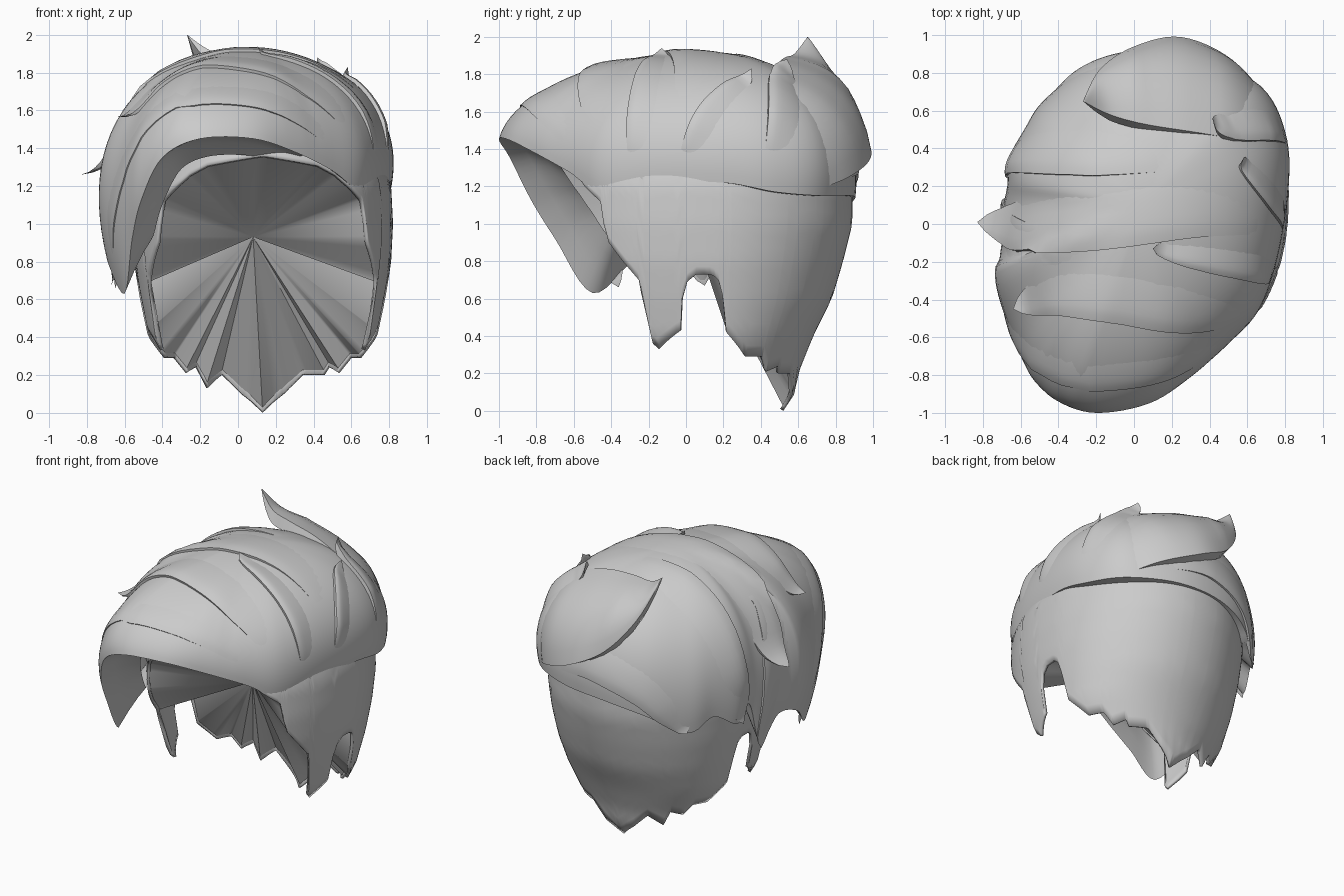
import bpy, bmesh, math
from mathutils import Vector
from mathutils.bvhtree import BVHTree

if "Cube" in bpy.data.objects:
    bpy.data.objects.remove(bpy.data.objects["Cube"])

hair = bpy.data.materials.new("hair grey")
hair.diffuse_color = (0.6, 0.6, 0.6, 1)
hair.use_nodes = True
hair.node_tree.nodes["Principled BSDF"].inputs["Base Color"].default_value = hair.diffuse_color


def table(points, x):
    """Linear lookup in (x, value) pairs."""
    for (x0, v0), (x1, v1) in zip(points, points[1:]):
        if x <= x1:
            return v0 + (v1 - v0) * max(0, (x - x0) / (x1 - x0))
    return points[-1][1]


def spline(pts, steps, closed=False):
    """Catmull-Rom samples through the points."""
    pts = [Vector(p) for p in pts]
    n = len(pts)
    out = []
    for i in range(n if closed else n - 1):
        if closed:
            a, b, c, d = (pts[(i + k) % n] for k in (-1, 0, 1, 2))
        else:
            a, b, c, d = (pts[min(max(i + k, 0), n - 1)] for k in (-1, 0, 1, 2))
        for s in range(steps):
            t = s / steps
            out.append(0.5 * (2 * b + (c - a) * t + (2 * a - 5 * b + 4 * c - d) * t * t
                              + (3 * b - a - 3 * c + d) * t ** 3))
    if not closed:
        out.append(pts[-1])
    return out


def grid_faces(rows, cols):
    return [(r * cols + c, r * cols + (c + 1) % cols,
             (r + 1) * cols + (c + 1) % cols, (r + 1) * cols + c)
            for r in range(rows - 1) for c in range(cols)]


def make(name, rings, angle=40, face_front=False):
    """Skin a list of closed rings into a smooth object."""
    cols = len(rings[0])
    me = bpy.data.meshes.new(name)
    me.from_pydata([p for ring in rings for p in ring], [], grid_faces(len(rings), cols))
    bm = bmesh.new()
    bm.from_mesh(me)
    bmesh.ops.remove_doubles(bm, verts=bm.verts, dist=0.0005)
    bmesh.ops.recalc_face_normals(bm, faces=bm.faces)
    if face_front and sum(f.normal.y * f.calc_area() for f in bm.faces) > 0:
        bmesh.ops.reverse_faces(bm, faces=bm.faces)
    bm.to_mesh(me)
    bm.free()
    me.materials.append(hair)
    me.shade_smooth()
    me.set_sharp_from_angle(angle=math.radians(angle))
    ob = bpy.data.objects.new(name, me)
    bpy.context.collection.objects.link(ob)
    return ob


# Cap: back and sides, with ragged nape, ear notches, sideburns and hairline
half_width = [(0, .43), (.2, .51), (.4, .61), (.6, .65), (.8, .68), (1, .69), (1.2, .68),
              (1.4, .62), (1.6, .5), (1.72, .3), (1.8, 0)]
back_depth = [(0, .37), (.09, .43), (.2, .45), (.4, .53), (.6, .63), (.8, .69), (1, .74),
              (1.2, .74), (1.4, .68), (1.6, .5), (1.72, .3), (1.8, 0)]


def cap_point(u, z):
    a, b = table(half_width, z), table(back_depth, z)
    s, c = math.sin(math.radians(u)), math.cos(math.radians(u))
    if c < 0:  # squarer towards the face
        s = math.copysign(abs(s) ** 0.91, s)
        c = -abs(c) ** 0.91
        b = a * 0.9 / 0.69
    return Vector((0.13 + a * s, 0.15 + b * c, z))


# lower edge height by angle away from the back
edge = [(0, 0), (8, .06), (14, .1), (25, .2), (38, .13), (42, .24), (52, .21), (58, .29),
        (70, .29), (83, .42), (86, .62), (88, .7), (91, .73), (95, .73), (98, .69),
        (100, .6), (101, .43), (111, .33), (113, .36), (115.5, .7), (127, .9), (129, 1.0),
        (131, 1.12), (146, 1.26), (155, 1.31), (180, 1.36)]


def low_edge(u):
    low = table(edge, abs(u))
    return max(low, .2) if 26 < u < 50 else low  # the right nape is smoother


angles = sorted({float(u) for u, _ in edge} | {2.5 * i for i in range(73)})
angles = angles + [-u for u in reversed(angles) if 0 < u < 180]
cap_rows = 26
cap = make("hair_cap", [[cap_point(u, low_edge(u) + (1.8 - low_edge(u)) * r / cap_rows)
                         for u in angles] for r in range(cap_rows + 1)])
shell = cap.modifiers.new("thickness", 'SOLIDIFY')
shell.thickness = 0.02
shell.offset = -1

# Inner closing: shallow fan from the opening to one point
hub = Vector((.08, .05, .93))
fan_rim = []
for u in angles:
    z = max(low_edge(u), .68) if 83 < abs(u) < 115.5 else low_edge(u)
    fan_rim.append(hub + (cap_point(u, z + .01) - hub) * 0.98)
make("inner_lining", [fan_rim, [hub] * len(fan_rim)], 60, True)

# Crown: swept top with overhanging fringe; dome from rim to apex plus a tucked-in lining
rim = spline([(.81, .2, 1.22), (.79, .48, 1.17), (.66, .72, 1.15), (.35, .88, 1.15),
              (.02, .9, 1.13),
              (-.25, .82, 1.06), (-.47, .64, .93), (-.57, .5, 1.02), (-.65, .34, .93),
              (-.66, .22, 1.03), (-.66, .1, .7), (-.68, -.08, .85), (-.69, -.28, .8),
              (-.6, -.5, .63), (-.56, -.7, .92), (-.51, -.83, 1.13), (-.4, -.94, 1.35),
              (-.2, -1, 1.45), (.08, -.95, 1.45), (.3, -.81, 1.38), (.5, -.63, 1.28),
              (.65, -.45, 1.17), (.75, -.18, 1.22)], 6, True)
apex = Vector((.05, .1, 1.92))
crown_rings = []
for r in range(25):
    phi = math.pi / 2 * r / 24
    ring = []
    for p in rim:
        bulge = (1.4 - p.z) * (0.22 if p.z < 1.4 else 0.9)
        if p.x > .4:  # fuller on the right
            bulge += 0.04 * min(1, (p.x - .4) * 4)
        elif p.y < -.2 and p.z < 1.4:  # and at the front left
            bulge *= 1.4
        f = math.sin(phi) + bulge * math.sin(2 * phi)
        q = apex + (p - apex) * f
        q.z = p.z + (apex.z - p.z) * math.cos(phi)
        ring.append(q)
    crown_rings.append(ring)
surface = BVHTree.FromPolygons([p for ring in crown_rings for p in ring],
                               grid_faces(25, len(rim)))
lining = []
for k in (0.35, 0.7, 1.0):
    ring = []
    for p in rim:
        front = min(1, max(0, (-p.y - 0.3) / 0.5))
        q = apex + (p - apex) * (1 - k * (0.17 + 0.09 * front))
        rise = 0.45 * (1.25 - p.z) if p.x < .4 and p.y < .75 else 0
        q.z = p.z + k * rise + 0.04 * math.sin(math.pi * k) * front
        ring.append(q)
    lining.append(ring)
make("swept_crown", crown_rings + lining)


def snap(p):
    loc, n, _, _ = surface.find_nearest(p)
    if n.dot(loc - Vector((.05, .1, .9))) < 0:
        n = -n
    return loc, n


# Back tuft: full wrap between a lower and an upper edge, meeting in a raised tip
lower = spline([(.7, .64, 1.16), (.52, .87, 1.25), (.25, .99, 1.36), (0, .94, 1.5),
                (-.18, .82, 1.73), (-.27, .65, 2.0)], 6)
upper = spline([(.77, .45, 1.45), (.57, .45, 1.73), (.3, .49, 1.85), (.05, .53, 1.89),
                (-.13, .58, 1.91), (-.27, .65, 2.0)], 6)
tuft_rings = []
for i, (a, b) in enumerate(zip(lower, upper)):
    t = i / (len(lower) - 1)
    out = (a + b) / 2 - Vector((.15, .1, 1.1))
    out = out.normalized() * 0.12 * min(1, .3 + 2.5 * t) * min(1, 2.5 * (1 - t))
    line = [a.lerp(b, j / 8) for j in range(9)]
    top = [p + out * 4 * (j / 8) * (1 - j / 8) for j, p in enumerate(line)]
    under = [(snap(p)[0] - snap(p)[1] * .02).lerp(p, t ** 4) for p in line[::-1]]
    tuft_rings.append(top + under)
make("back_tuft", tuft_rings, 45)


# Locks: tapered shingles hugging the crown, one crisp raised edge, free tip
def lock(name, path, width, lift, crisp=1, free=0.75):
    pts = spline(path, 9)
    last = len(pts) - 1
    section = [(j / 4, 1) for j in range(-4, 5)] + [(j / 4, 0) for j in (4, 2, 0, -2, -4)]
    rings = []
    for i, p in enumerate(pts):
        t = i / last
        k = max(0, (t - free) / (1 - free)) ** 1.5
        loc, n = snap(p)
        centre = loc.lerp(p, k)
        tangent = (pts[min(i + 1, last)] - pts[max(i - 1, 0)]).normalized()
        side = n.cross(tangent).normalized() * crisp
        w = width * (1 - t) ** 0.6 * (0.5 + t) * 1.3
        h = lift * min(1, 3 * t) * min(1, (1 - t) * 5)
        ring = []
        for j, top in section:
            q = centre + side * (w * j)
            s, m = snap(q)
            ramp = (j + 1) / 2
            if top:
                p2 = s.lerp(q, k) + m * (h * (ramp - 0.35 * max(0, j) ** 4) - 0.006)
            else:
                p2 = s.lerp(q, k ** 2) - m * 0.025 * (1 - k)
            ring.append(p2 if t < 1 else p)
        rings.append(ring)
    rings.insert(0, [sum(rings[0], Vector()) / len(section)] * len(section))
    make(name, rings, 45)


lock("left_flick", [(.7, .1, 1.55), (.3, .1, 1.85), (-.2, .04, 1.88), (-.6, 0, 1.56),
                    (-.83, .01, 1.26)], .21, .035, free=.65)
lock("front_sweep", [(.64, -.4, 1.5), (.3, -.43, 1.75), (-.1, -.37, 1.85), (-.4, -.36, 1.75),
                     (-.64, -.45, 1.57)], .18, .035)
lock("fringe_lock", [(.6, -.5, 1.35), (.4, -.68, 1.6), (0, -.76, 1.68), (-.4, -.68, 1.5),
                     (-.64, -.48, 1.05), (-.65, -.36, .66)], .14, .02)
lock("right_front_spike", [(.76, -.25, 1.35), (.55, -.2, 1.7), (.1, -.13, 1.94)], .1, .04)
lock("right_middle_spike", [(.81, .02, 1.35), (.75, .14, 1.6), (.58, .35, 1.83)], .09, .04)
lock("right_back_curl", [(.8, .5, 1.35), (.74, .55, 1.6), (.56, .56, 1.82), (.42, .54, 1.88)],
     .12, .045, free=.5)
lock("nape_wrap", [(.5, .85, 1.35), (.1, .9, 1.4), (-.25, .8, 1.25), (-.47, .66, .93)],
     .17, .03, -1)
lock("left_back_drop", [(.2, .4, 1.88), (-.2, .4, 1.82), (-.5, .38, 1.5), (-.67, .3, .92)],
     .18, .035)
lock("left_ear_drop", [(-.2, -.18, 1.85), (-.5, -.14, 1.6), (-.67, -.02, 1.15),
                       (-.67, .1, .67)], .15, .03, -1)
